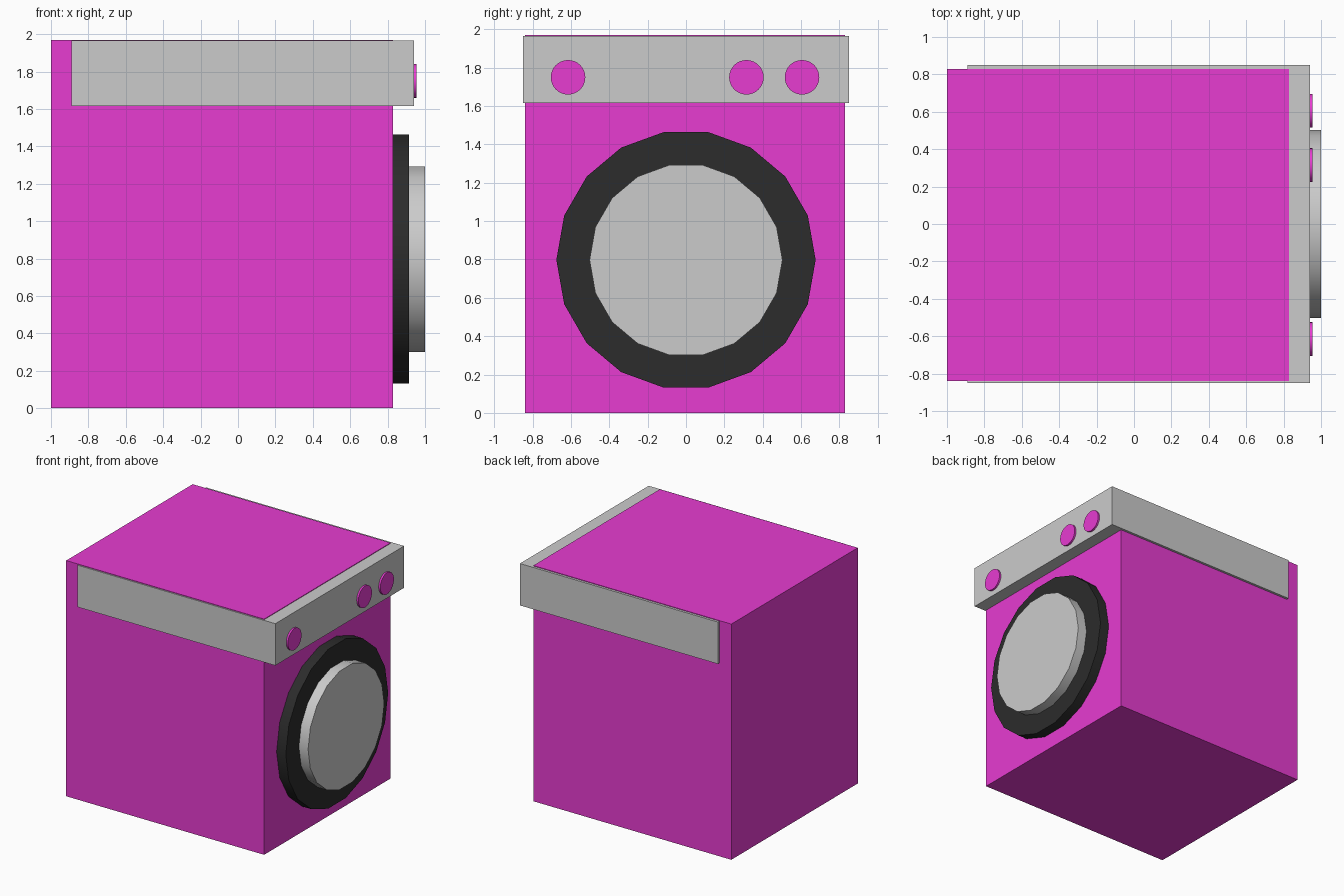
import bpy
from math import pi, radians

if "Cube" in bpy.data.objects:
    bpy.data.objects.remove(bpy.data.objects["Cube"])


def material(name, rgb):
    m = bpy.data.materials.new(name)
    m.diffuse_color = (*rgb, 1)
    m.use_nodes = True
    m.node_tree.nodes["Principled BSDF"].inputs["Base Color"].default_value = m.diffuse_color
    return m


magenta = material("magenta", (0.8, 0.045, 0.64))
black = material("black", (0.025, 0.025, 0.025))


def box(name, lo, hi, mat=None):
    bpy.ops.mesh.primitive_cube_add(size=1, location=[(a + b) / 2 for a, b in zip(lo, hi)])
    o = bpy.context.object
    o.name = name
    o.scale = [b - a for a, b in zip(lo, hi)]
    bpy.ops.object.transform_apply(location=False, rotation=False, scale=True)
    if mat:
        o.data.materials.append(mat)


def disc(name, x0, x1, y, z, radius, sides, mat=None):
    # Cylinder lying along x, turned so a corner points along +y
    bpy.ops.mesh.primitive_cylinder_add(vertices=sides, radius=radius, depth=x1 - x0)
    o = bpy.context.object
    o.name = name
    o.rotation_euler = (0, pi / 2, 0)
    o.location = ((x0 + x1) / 2, y, z)
    bpy.ops.object.shade_smooth_by_angle(angle=radians(30))
    if mat:
        o.data.materials.append(mat)


# Cabinet
box("cabinet", (-1, -0.84, 0), (0.83, 0.83, 1.97), magenta)

# Control panel wrapping the upper front and sides
box("control_panel", (-0.89, -0.85, 1.615), (0.94, 0.85, 1.965))

# Door: dark rim and raised centre
disc("door_rim", 0.83, 0.915, 0, 0.798, 0.676, 18, black)
disc("door_centre", 0.83, 1.0, 0, 0.797, 0.503, 18)

# Knobs
for i, y in enumerate((-0.615, 0.315, 0.605)):
    disc(f"knob_{i + 1}", 0.93, 0.955, y, 1.75, 0.09, 32, magenta)
